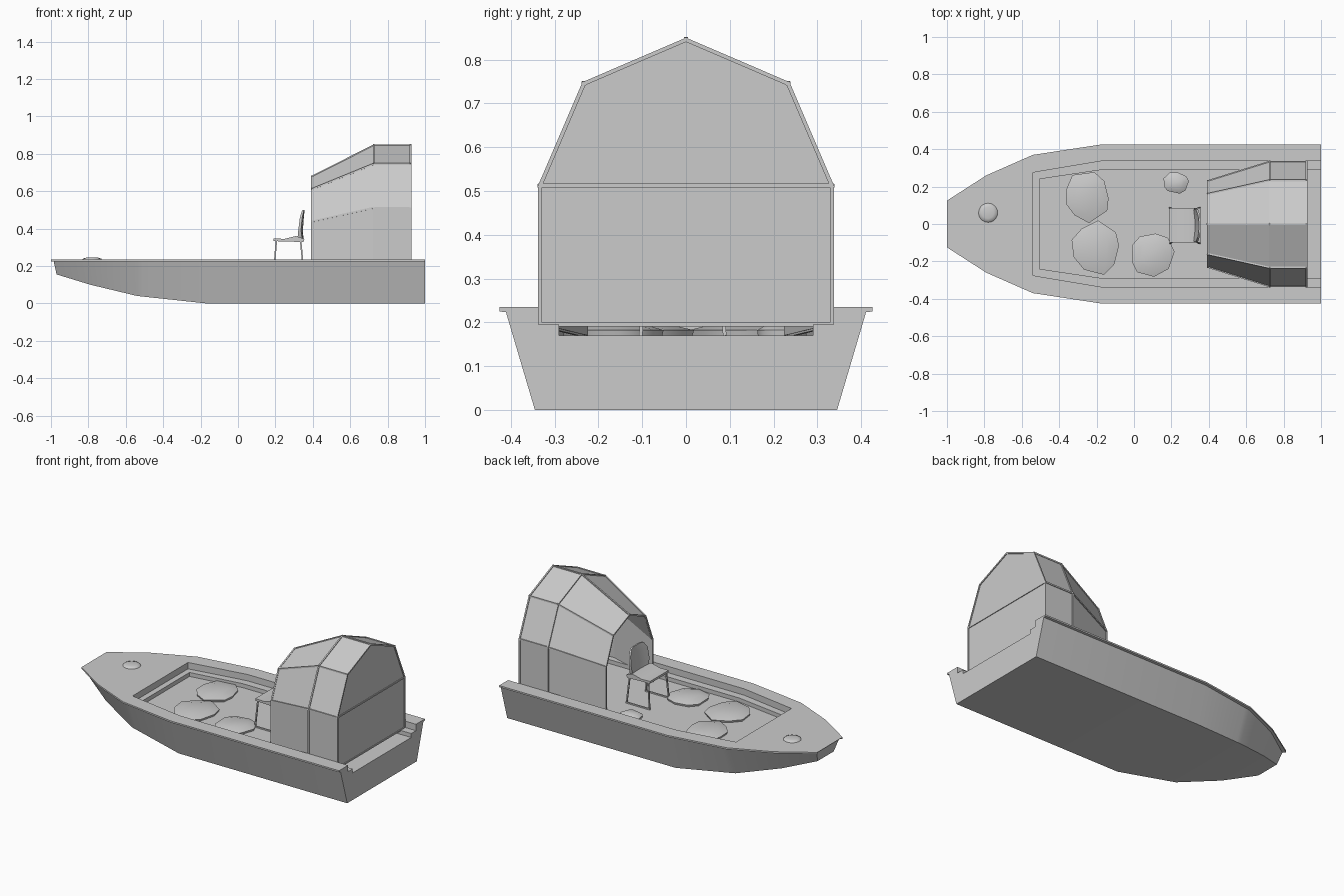
import bpy, bmesh, math, random
from mathutils import Vector

if "Cube" in bpy.data.objects:
    bpy.data.objects.remove(bpy.data.objects["Cube"], do_unlink=True)
random.seed(4)

grey = bpy.data.materials.new("plain_grey")
grey.use_nodes = True
tone = (0.6, 0.6, 0.6, 1)
grey.diffuse_color = tone
grey.node_tree.nodes["Principled BSDF"].inputs["Base Color"].default_value = tone


def finish(name, bm, smooth=None):
    bmesh.ops.recalc_face_normals(bm, faces=bm.faces)
    mesh = bpy.data.meshes.new(name)
    bm.to_mesh(mesh)
    bm.free()
    mesh.materials.append(grey)
    ob = bpy.data.objects.new(name, mesh)
    bpy.context.collection.objects.link(ob)
    if smooth:
        bpy.ops.object.select_all(action="DESELECT")
        ob.select_set(True)
        bpy.context.view_layer.objects.active = ob
        bpy.ops.object.shade_smooth_by_angle(angle=math.radians(smooth))
    return ob


def loft(bm, rings, closed=True, caps=True):
    rows = [[bm.verts.new(p) for p in ring] for ring in rings]
    n = len(rows[0])
    for a, b in zip(rows, rows[1:]):
        for i in range(n if closed else n - 1):
            j = (i + 1) % n
            bm.faces.new((a[i], a[j], b[j], b[i]))
    if caps:
        bm.faces.new(rows[0])
        bm.faces.new(rows[-1])
    return rows


def bar(bm, p, q, size):
    # square rod between two points
    p, q = Vector(p), Vector(q)
    d = (q - p).normalized()
    up = Vector((0, 0, 1)) if abs(d.z) < 0.9 else Vector((1, 0, 0))
    s = d.cross(up).normalized() * size / 2
    t = s.cross(d).normalized() * size / 2
    corners = (s + t, t - s, -s - t, s - t)
    loft(bm, [[e + c for c in corners] for e in (p - d * size / 2, q + d * size / 2)])


# Hull: lofted sections with a two-step cockpit open at the stern
RAIL, STEP, FLOOR = 0.235, 0.195, 0.17


def section(x, keel_x, keel_z, keel_w, w, open_w, floor_w, step_z, floor_z):
    half = [(keel_x, keel_w, keel_z), (x + (0.015 if x < -0.9 else 0), w - 0.015, RAIL - 0.012),
            (x, w, RAIL - 0.01), (x, w, RAIL), (x, open_w, RAIL),
            (x, open_w, step_z), (x, floor_w, step_z), (x, floor_w, floor_z)]
    return half + [(px, -y, z) for px, y, z in reversed(half)]


stations = [
    (-1, -0.97, 0.155, 0.08, 0.125, 0.09, 0.07, RAIL, RAIL),
    (-0.79, -0.79, 0.1, 0.18, 0.26, 0.19, 0.16, RAIL, RAIL),
    (-0.54, -0.54, 0.04, 0.28, 0.37, 0.275, 0.235, RAIL, RAIL),
    (-0.54, -0.54, 0.04, 0.28, 0.37, 0.275, 0.235, STEP, STEP),
    (-0.505, -0.505, 0.036, 0.286, 0.375, 0.281, 0.24, STEP, STEP),
    (-0.505, -0.505, 0.036, 0.286, 0.375, 0.281, 0.24, STEP, FLOOR),
    (-0.17, -0.17, 0, 0.345, 0.426, 0.337, 0.29, STEP, FLOOR),
    (1, 1, 0, 0.345, 0.426, 0.337, 0.29, STEP, FLOOR),
]
bm = bmesh.new()
loft(bm, [section(*s) for s in stations])
bmesh.ops.remove_doubles(bm, verts=bm.verts, dist=0.0005)
bmesh.ops.dissolve_degenerate(bm, edges=bm.edges, dist=0.0005)
finish("hull", bm, 50)

# Round hatch on the bow deck
bm = bmesh.new()
loft(bm, [[(-0.78 + r * math.cos(a), 0.06 + r * math.sin(a), z)
           for a in [math.tau * i / 20 for i in range(20)]]
          for r, z in ((0.052, 0.234), (0.048, 0.24), (0.03, 0.245))])
finish("bow_hatch", bm, 50)

# Cabin: tapered front bay and straight rear bay, open toward the bow


def arch(x, w, shoulder_w, base, eave, shoulder, ridge):
    return [(x, -w, base), (x, -w, eave), (x, -shoulder_w, shoulder), (x, 0, ridge),
            (x, shoulder_w, shoulder), (x, w, eave), (x, w, base)]


arches = [arch(0.395, 0.23, 0.16, FLOOR, 0.438, 0.61, 0.678),
          arch(0.725, 0.333, 0.233, STEP, 0.512, 0.745, 0.845),
          arch(0.922, 0.333, 0.233, STEP, 0.512, 0.745, 0.845)]
bm = bmesh.new()
rows = loft(bm, arches, closed=False, caps=False)
aft = rows[-1]
bm.faces.new((aft[0], aft[1], aft[5], aft[6]))
bm.faces.new(aft[1:6])
panels = finish("cabin_panels", bm)
thick = panels.modifiers.new("thickness", "SOLIDIFY")
thick.thickness = 0.006

bm = bmesh.new()
for ring in arches:
    for p, q in zip(ring, ring[1:]):
        bar(bm, p, q, 0.009)
for a, b in zip(arches, arches[1:]):
    for p, q in zip(a, b):
        bar(bm, p, q, 0.009)
for i in (0, 1):
    bar(bm, arches[-1][i], arches[-1][6 - i], 0.009)
finish("cabin_frame", bm)

# Chair: seat, curved back and splayed legs with floor rails
bm = bmesh.new()
loft(bm, [[(0.19, y, 0.333), (0.35, y, 0.328), (0.355, y, 0.345), (0.31, y, 0.36),
           (0.25, y, 0.345), (0.19, y, 0.347)] for y in (-0.1, 0.085)])
seat = finish("chair_seat", bm, 40)

bm = bmesh.new()
back = []
for z, half, x, t in ((0.345, 0.075, 0.315, 0.025), (0.39, 0.09, 0.322, 0.015),
                      (0.46, 0.085, 0.33, 0.012), (0.495, 0.06, 0.336, 0.01), (0.5, 0.04, 0.337, 0.009)):
    ys = [half * k / 3 for k in range(-3, 4)]
    curve = [(x + 0.01 * (1 - (y / 0.09) ** 2), y - 0.008, z) for y in ys]
    back.append(curve + [(px + t, y, pz) for px, y, pz in reversed(curve)])
loft(bm, back)
finish("chair_back", bm, 50)

bm = bmesh.new()
for y in (-0.095, 0.08):
    out = 0.008 if y > 0 else -0.008
    front, rear = (0.192, y + out, FLOOR + 0.004), (0.35, y + out, FLOOR + 0.004)
    bar(bm, (0.205, y, 0.335), front, 0.008)
    bar(bm, (0.335, y, 0.335), rear, 0.008)
    bar(bm, front, rear, 0.008)
finish("chair_legs", bm)

# Low irregular mounds lying on the cockpit floor
for k, (x, y, rx, ry) in enumerate(((-0.25, 0.15, 0.125, 0.14), (-0.205, -0.13, 0.135, 0.145),
                                    (0.095, -0.165, 0.125, 0.12), (0.225, 0.22, 0.075, 0.06))):
    bm = bmesh.new()
    n = 9
    edge = [(math.tau * (i + random.uniform(-0.25, 0.25)) / n, random.uniform(0.9, 1.05)) for i in range(n)]
    loft(bm, [[(x + rx * r * s * math.cos(a), y + ry * r * s * math.sin(a), z) for a, r in edge]
              for s, z in ((0.97, FLOOR - 0.002), (1, FLOOR + 0.012), (0.6, FLOOR + 0.026))])
    finish("floor_mound_%d" % (k + 1), bm, 50)
